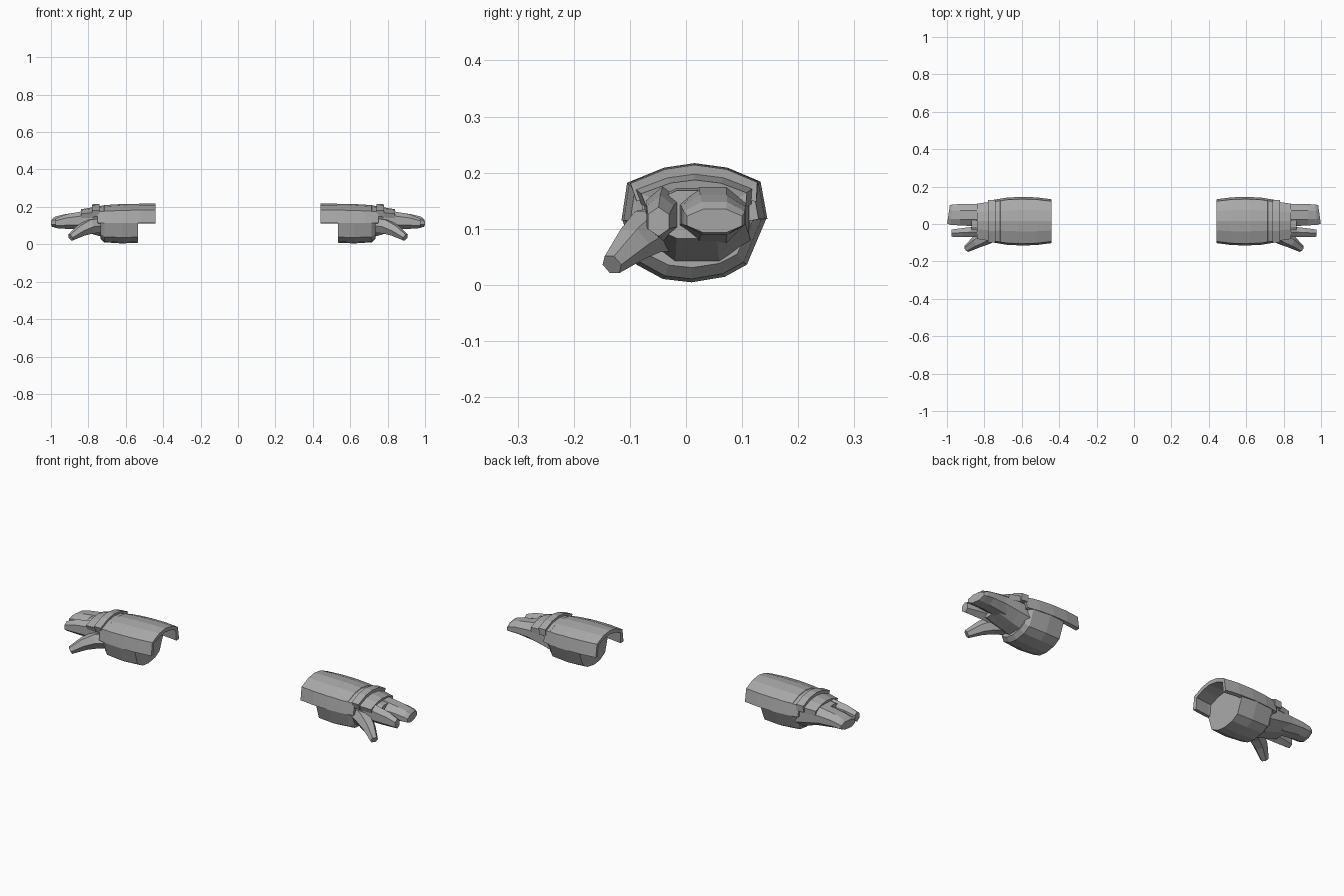
import bpy, bmesh, math
from mathutils import Vector

cube = bpy.data.objects.get("Cube")
if cube:
    bpy.data.objects.remove(cube, do_unlink=True)

mat = bpy.data.materials.new("plain grey")
mat.use_nodes = True
GREY = (0.40, 0.40, 0.40, 1)
mat.diffuse_color = GREY
mat.node_tree.nodes["Principled BSDF"].inputs["Base Color"].default_value = GREY

CY, CZ = 0.015, 0.11
# Forearm outline (y, z): back arc from front edge to rear edge, then underside
UPPER = [(-.115, .115), (-.105, .183), (-.04, .209), (.015, .217),
         (.075, .209), (.133, .185), (.145, .118)]
LOWER = [(.145, .118), (.11, .035), (.07, .013), (.01, .003),
         (-.042, .009), (-.09, .035), (-.115, .115)]


def loft(name, rings, closed=True, thick=0):
    """Skin rings of points, on both hands; closed rings get end caps."""
    for side, label in ((1, "left_"), (-1, "right_")):
        bm = bmesh.new()
        rows = [[bm.verts.new((side * x, y, z)) for x, y, z in r] for r in rings]
        n = len(rows[0])
        for a, b in zip(rows, rows[1:]):
            for i in range(n if closed else n - 1):
                j = (i + 1) % n
                bm.faces.new((a[i], a[j], b[j], b[i]))
        if closed:
            bm.faces.new(rows[0])
            bm.faces.new(rows[-1])
        bmesh.ops.recalc_face_normals(bm, faces=bm.faces)
        if not closed:
            # make open strips face away from the arm axis
            f = bm.faces[:][len(bm.faces) // 2]
            if f.normal.dot(f.calc_center_median() - Vector((side * .7, CY, CZ))) < 0:
                bmesh.ops.reverse_faces(bm, faces=bm.faces)
        me = bpy.data.meshes.new(label + name)
        bm.to_mesh(me)
        bm.free()
        me.materials.append(mat)
        ob = bpy.data.objects.new(label + name, me)
        bpy.context.collection.objects.link(ob)
        if thick:
            m = ob.modifiers.new("thickness", 'SOLIDIFY')
            m.thickness = thick
            m.offset = -1


def scaled(pts, x, sy, sz):
    return [(x, CY + (y - CY) * sy, CZ + (z - CZ) * sz) for y, z in pts]


def section(x, y0, y1, z0, z1, slant=0, n=8):
    """Faceted rounded cross-section filling a box; slant leans its end."""
    k = 1 / math.cos(math.pi / n)
    out = []
    for i in range(n):
        a = (i + .5) * 2 * math.pi / n
        c, s = math.cos(a) * k, math.sin(a) * k
        out.append((x - slant * c, (y0 + y1) / 2 + c * (y1 - y0) / 2,
                    (z0 + z1) / 2 + s * (z1 - z0) / 2))
    return out


def tube(name, path, n=6):
    """Tapered limb along (x, y, z, radius) stations."""
    pts = [Vector(p[:3]) for p in path]
    rings = []
    for i, p in enumerate(pts):
        d = (pts[min(i + 1, len(pts) - 1)] - pts[max(i - 1, 0)]).normalized()
        u = d.cross(Vector((0, 0, 1))).normalized()
        v = u.cross(d)
        r = path[i][3]
        rings.append([p + u * r * math.cos(math.tau * k / n) + v * r * math.sin(math.tau * k / n)
                      for k in range(n)])
    loft(name, rings)


# Long back plate over the forearm
loft("forearm_plate", [scaled(UPPER, .44, .90, 1), scaled(UPPER, .52, .98, 1),
                       scaled(UPPER, .60, 1, .98), scaled(UPPER, .68, .97, .94),
                       scaled(UPPER, .75, .88, .88)], closed=False, thick=.02)

# Closed underside of the cuff, with a lip at the wrist
FULL = UPPER[1:-1] + LOWER
loft("cuff", [scaled(FULL, .535, .93, .95), scaled(FULL, .62, .985, .985),
              scaled(FULL, .715, .92, .93), scaled(FULL, .735, .80, .74)])

# Raised band and knuckle plate
ARC = UPPER[1:-1]
ends = lambda a: [(a[0][0] + .012, .150)] + a + [(a[-1][0] - .002, .150)]
STRAP = ends(ARC)
loft("wrist_band", [scaled(STRAP, .74, .96, .99), scaled(STRAP, .78, .95, .97)],
     closed=False, thick=.025)
loft("knuckle_plate", [scaled(STRAP, .77, .88, .83), scaled(STRAP, .84, .79, .72)],
     closed=False, thick=.022)

# Hand and the fused outer fingers
loft("palm", [section(.71, -.075, .115, .035, .18), section(.78, -.072, .112, .055, .178),
              section(.87, -.068, .106, .083, .168)])
loft("outer_fingers", [section(.83, -.012, .107, .075, .175), section(.93, -.008, .106, .088, .16),
                       section(.975, -.004, .105, .09, .148, .006),
                       section(.992, .002, .10, .093, .135, .007)])
loft("index_finger", [section(.83, -.07, -.012, .085, .17, n=6),
                      section(.92, -.07, -.022, .088, .155, n=6),
                      section(.975, -.068, -.03, .09, .135, n=6)])

# Thumb, pointing forward and down
tube("thumb", [(.73, -.035, .10, .045), (.79, -.068, .095, .043),
               (.84, -.095, .073, .034), (.895, -.132, .036, .02)])
